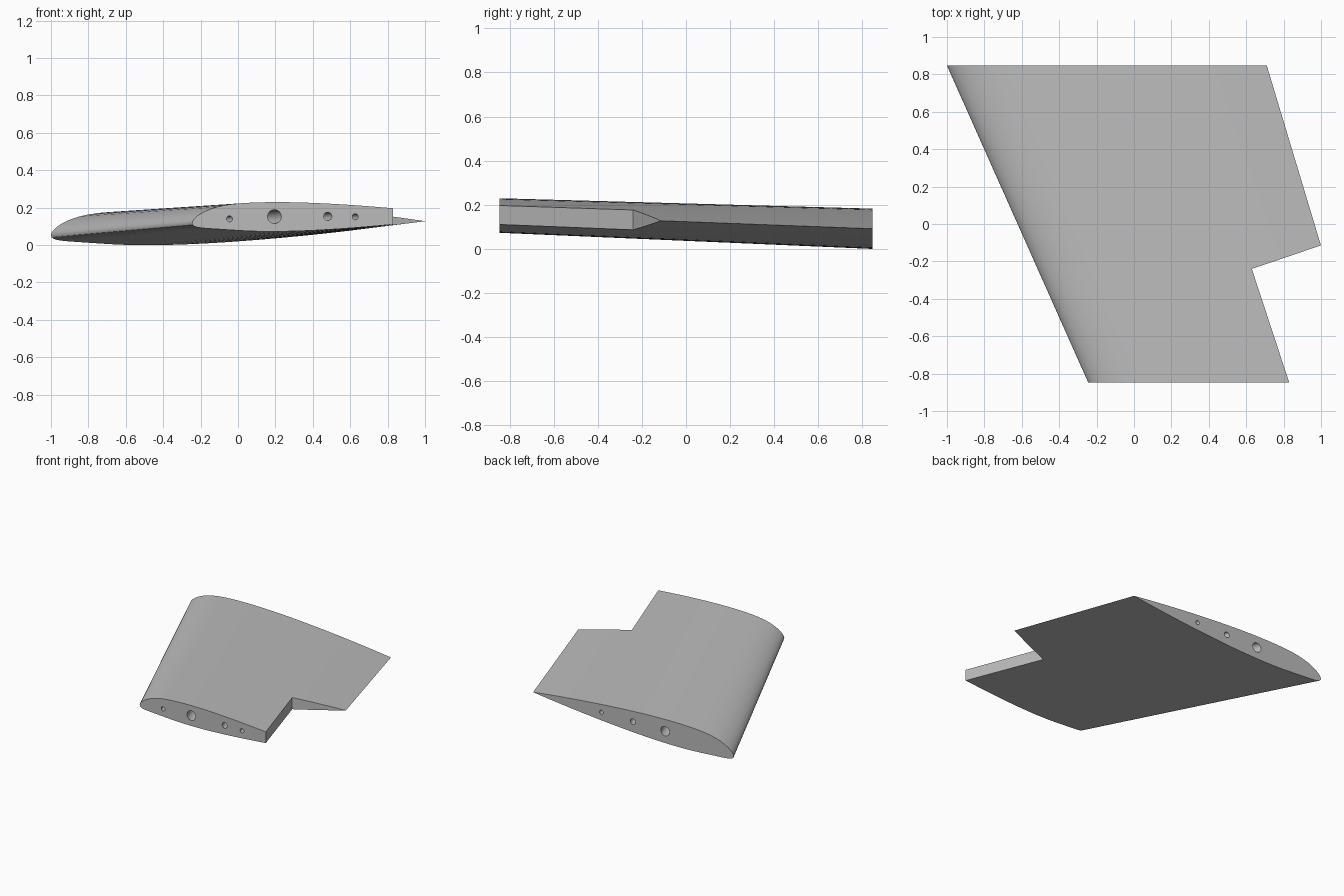
import bpy, bmesh, math
from mathutils import Vector

cube = bpy.data.objects.get("Cube")
if cube:
    bpy.data.objects.remove(cube, do_unlink=True)

grey = bpy.data.materials.new("light grey")
grey.use_nodes = True
grey.diffuse_color = (0.5, 0.5, 0.5, 1)
grey.node_tree.nodes["Principled BSDF"].inputs["Base Color"].default_value = (0.5, 0.5, 0.5, 1)


def make_object(name, bm):
    bmesh.ops.recalc_face_normals(bm, faces=bm.faces)
    mesh = bpy.data.meshes.new(name)
    bm.to_mesh(mesh)
    bm.free()
    mesh.materials.append(grey)
    obj = bpy.data.objects.new(name, mesh)
    bpy.context.collection.objects.link(obj)
    return obj


def half_thickness(u):
    return 0.107 * 5 * (0.2969 * math.sqrt(u) - 0.126 * u - 0.3516 * u**2
                        + 0.2843 * u**3 - 0.1036 * u**4)


def camber(u):
    # forward camber that runs straight to the trailing edge
    m = 0.2025
    if u < m:
        return 2.66 * (u**3 - 3 * m * u**2 + m * m * (3 - m) * u)
    return 0.0221 * (1 - u)


def airfoil(steps=36):
    us = [(1 - math.cos(math.pi * i / steps)) / 2 for i in range(steps + 1)]
    upper = [(u, camber(u) + half_thickness(u)) for u in reversed(us)]
    lower = [(u, camber(u) - half_thickness(u)) for u in us[1:-1]]
    return upper + lower


# Swept, tapered wing lofted between the two end sections
END = 0.847
SPAN_STEPS = 8
front_lead, front_trail = Vector((-0.245, -END, 0.117)), Vector((1.22, -END, 0.155))
back_lead, back_trail = Vector((-1, END, 0.053)), Vector((0.71, END, 0.091))

bm = bmesh.new()
rings = []
for k in range(SPAN_STEPS + 1):
    lead = front_lead.lerp(back_lead, k / SPAN_STEPS)
    trail = front_trail.lerp(back_trail, k / SPAN_STEPS)
    chord = trail.x - lead.x
    rings.append([bm.verts.new(lead.lerp(trail, u) + Vector((0, 0, h * chord)))
                  for u, h in airfoil()])
for a, b in zip(rings, rings[1:]):
    for i in range(len(a)):
        j = (i + 1) % len(a)
        bm.faces.new((a[i], a[j], b[j], b[i]))
bm.faces.new(rings[0])
bm.faces.new(rings[-1])
wing = make_object("wing_panel", bm)


# Flap notch cutter
bm = bmesh.new()
plan = [(0.63, -0.24), (0.998, -0.115), (1.5, 0.056), (1.5, -1.0), (0.88, -1.0)]
notch = bm.faces.new([bm.verts.new((x, y, -0.2)) for x, y in plan])
moved = bmesh.ops.extrude_face_region(bm, geom=[notch])["geom"]
bmesh.ops.translate(bm, vec=(0, 0, 0.7),
                    verts=[v for v in moved if isinstance(v, bmesh.types.BMVert)])
cutters = [make_object("notch_cutter", bm)]


# Spar and pin hole cutters
def hole(name, start, end, radius, overshoot):
    a, b = Vector(start), Vector(end)
    step = (b - a).normalized() * 0.08
    a, b = a - step, b + step * overshoot
    bm = bmesh.new()
    loops = []
    for centre in (a, b):
        loops.append([bm.verts.new(centre + Vector((radius * math.cos(t), 0, radius * math.sin(t))))
                      for t in (2 * math.pi * i / 24 for i in range(24))])
    for i in range(24):
        j = (i + 1) % 24
        bm.faces.new((loops[0][i], loops[0][j], loops[1][j], loops[1][i]))
    for loop in loops:
        bm.faces.new(loop)
    cutters.append(make_object(name, bm))


hole("main_spar_cutter", (0.195, -END, 0.152), (-0.415, END, 0.091), 0.037, 1)
hole("rear_spar_cutter", (0.48, -END, 0.153), (-0.14, END, 0.091), 0.022, 1)
hole("wire_duct_cutter", (0.627, -END, 0.151), (0.128, END, 0.091), 0.016, 1)
hole("front_pin_cutter", (-0.045, -END, 0.14), (-0.14, -0.6, 0.131), 0.016, 0)

# Apply the cuts, then discard the cutters
bpy.ops.object.select_all(action="DESELECT")
wing.select_set(True)
bpy.context.view_layer.objects.active = wing
for cutter in cutters:
    mod = wing.modifiers.new(cutter.name, "BOOLEAN")
    mod.operation = "DIFFERENCE"
    mod.solver = "EXACT"
    mod.object = cutter
    bpy.ops.object.modifier_apply(modifier=mod.name)
for cutter in cutters:
    bpy.data.objects.remove(cutter, do_unlink=True)

bpy.ops.object.shade_smooth_by_angle(angle=math.radians(30))
